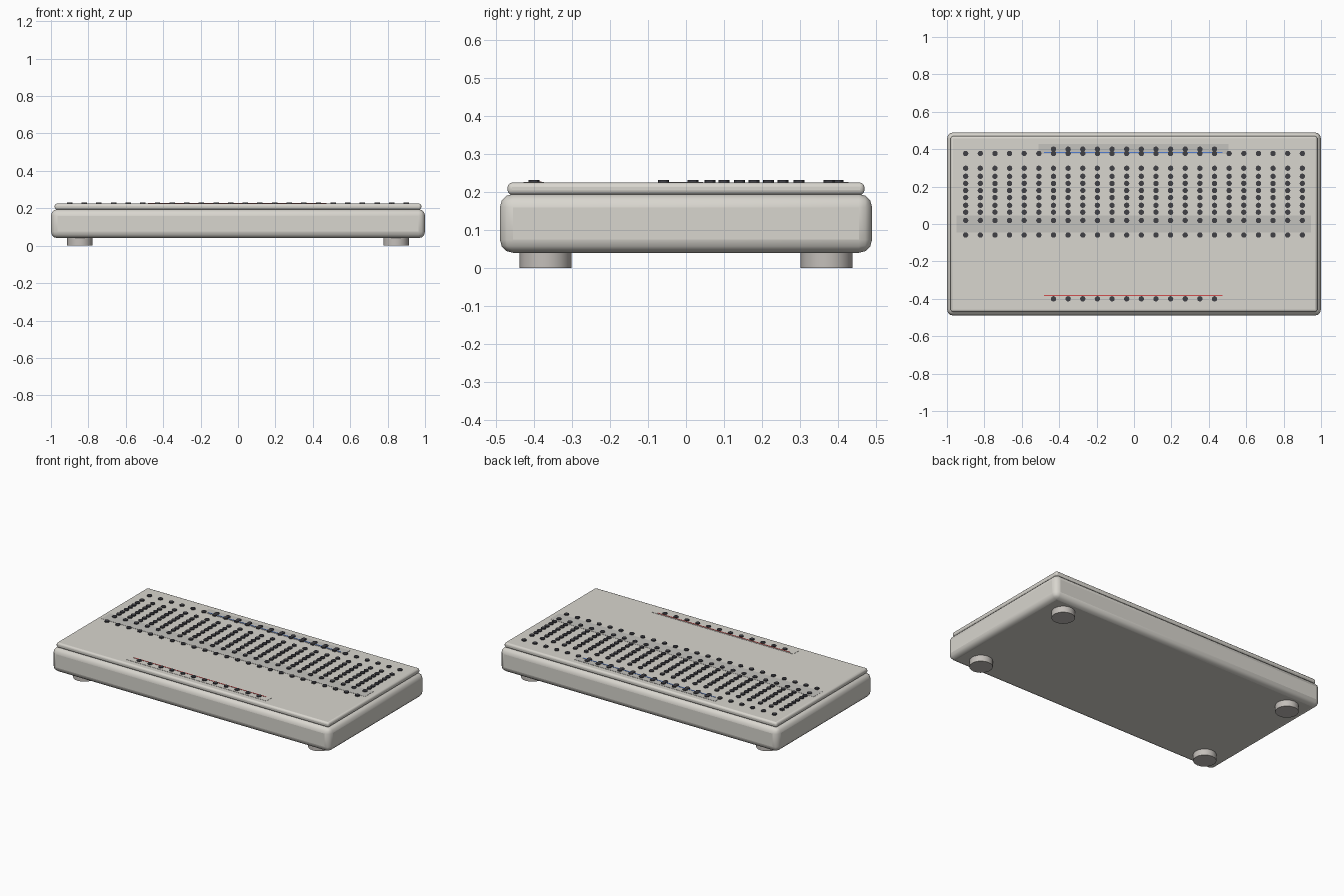
import bpy, bmesh
from mathutils import Matrix, Vector

if "Cube" in bpy.data.objects:
    bpy.data.objects.remove(bpy.data.objects["Cube"])


def material(name, rgb):
    m = bpy.data.materials.new(name)
    m.diffuse_color = (*rgb, 1)
    m.use_nodes = True
    m.node_tree.nodes["Principled BSDF"].inputs["Base Color"].default_value = m.diffuse_color
    return m


BEIGE = material("beige_plastic", (0.69, 0.67, 0.62))
GREY = material("groove_grey", (0.55, 0.54, 0.51))
FOOT = material("foot_grey", (0.55, 0.52, 0.49))
DARK = material("socket_dark", (0.05, 0.05, 0.06))
RED = material("rail_red", (0.65, 0.08, 0.08))
BLUE = material("rail_blue", (0.08, 0.2, 0.65))


def finish(name, bm, mat):
    mesh = bpy.data.meshes.new(name)
    bm.to_mesh(mesh)
    bm.free()
    ob = bpy.data.objects.new(name, mesh)
    bpy.context.collection.objects.link(ob)
    mesh.materials.append(mat)
    return ob


def smooth(ob):
    bpy.ops.object.select_all(action='DESELECT')
    bpy.context.view_layer.objects.active = ob
    ob.select_set(True)
    bpy.ops.object.shade_smooth_by_angle()


def box(name, x, y, z, mat, bevel=0):
    """Box from (min, max) ranges, with an optional rounded edge."""
    bm = bmesh.new()
    bmesh.ops.create_cube(bm, size=1)
    for v in bm.verts:
        v.co = Vector([r[0] + (c + 0.5) * (r[1] - r[0]) for c, r in zip(v.co, (x, y, z))])
    ob = finish(name, bm, mat)
    if bevel:
        mod = ob.modifiers.new("rounded_edges", 'BEVEL')
        mod.width, mod.segments = bevel, 3
        smooth(ob)
    return ob


def cylinders(name, points, radius, z, sides, mat):
    """Upright cylinders at several points, joined in one mesh."""
    bm = bmesh.new()
    for x, y in points:
        bmesh.ops.create_cone(bm, cap_ends=True, segments=sides, radius1=radius, radius2=radius,
                              depth=z[1] - z[0], matrix=Matrix.Translation((x, y, sum(z) / 2)))
    ob = finish(name, bm, mat)
    smooth(ob)
    return ob


# Rounded base and top plate
box("base", (-1, 1), (-0.49, 0.49), (0.04, 0.195), BEIGE, 0.035)
box("top_plate", (-0.98, 0.98), (-0.47, 0.47), (0.193, 0.225), BEIGE, 0.012)

# Four feet
for side, sx in (("left", -1), ("right", 1)):
    for end, sy in (("front", -1), ("back", 1)):
        cylinders(f"{end}_{side}_foot", [(sx * 0.845, sy * 0.37)], 0.068, (0, 0.045), 20, FOOT)

# Centre strip
box("centre_strip", (-0.95, 0.945), (-0.045, 0.045), (0.22, 0.2262), GREY)

# Main socket rows
pitch = 1.8 / 23
columns = [-0.9 + pitch * i for i in range(24)]
rows = [0.377, 0.298, 0.255, 0.217, 0.179, 0.141, 0.1, 0.063, 0.019, -0.059]
for i, y in enumerate(rows):
    cylinders(f"socket_row_{i + 1}", [(x, y) for x in columns], 0.0145, (0.22, 0.232), 12, DARK)

# Power rails: thin strip, coloured line and sockets
for end, s, mat in (("front", -1, RED), ("back", 1, BLUE)):
    y0, y1 = sorted((s * 0.374, s * 0.428))
    box(f"{end}_rail", (-0.51, 0.505), (y0, y1), (0.22, 0.2265), BEIGE if s < 0 else GREY)
    box(f"{end}_rail_line", (-0.48, 0.472), (s * 0.383 - 0.003, s * 0.383 + 0.003), (0.222, 0.228), mat)
    cylinders(f"{end}_rail_sockets", [(pitch * (i - 5.5), s * 0.4) for i in range(12)],
              0.0145, (0.22, 0.232), 12, DARK)
